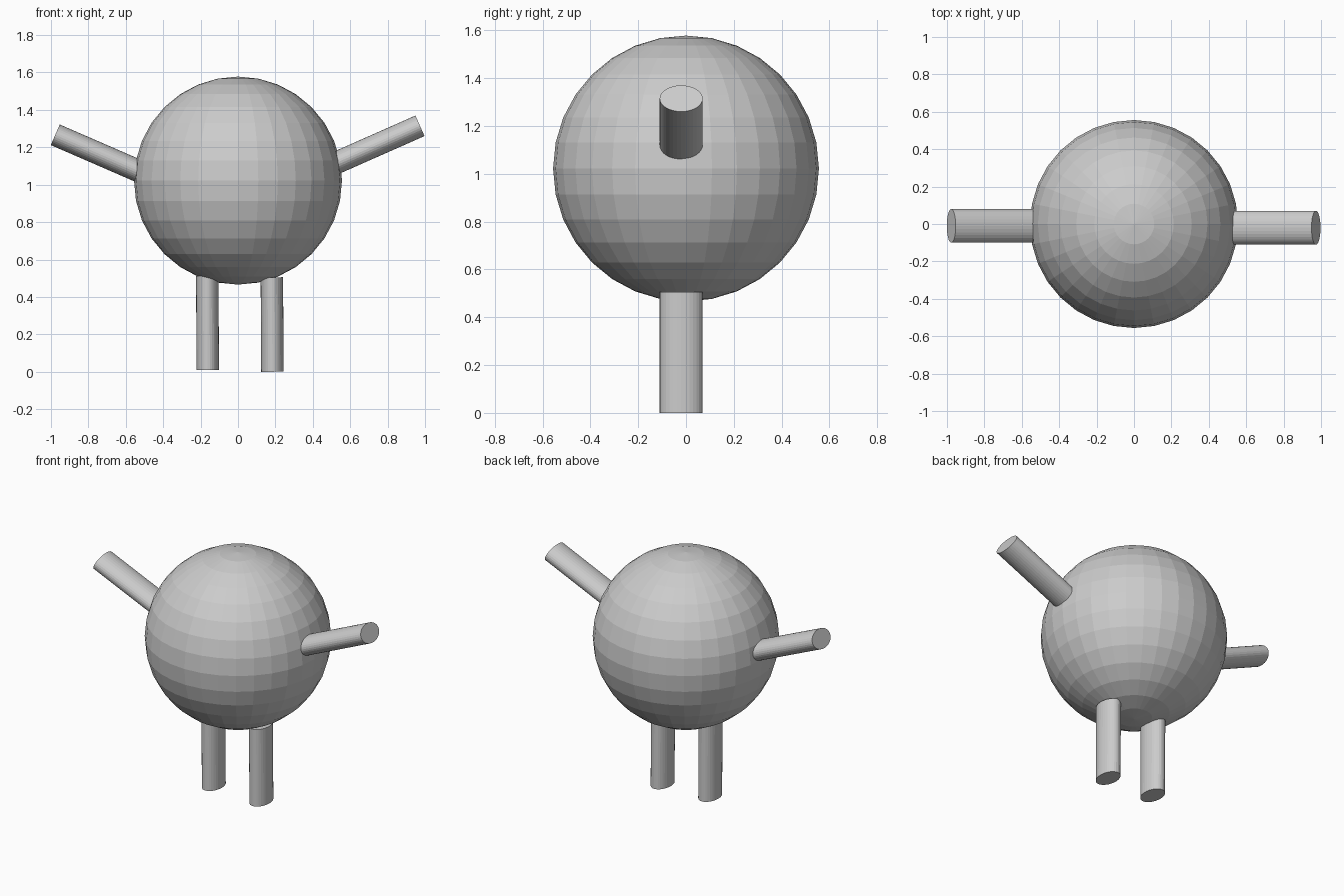
import bpy
import math
from mathutils import Matrix, Vector

if "Cube" in bpy.data.objects:
    bpy.data.objects.remove(bpy.data.objects["Cube"])

grey = bpy.data.materials.new("plain_grey")
grey.diffuse_color = (0.6, 0.6, 0.6, 1)
grey.use_nodes = True
grey.node_tree.nodes["Principled BSDF"].inputs["Base Color"].default_value = grey.diffuse_color

HALF_THICK, HALF_DEPTH = 0.06, 0.09


def finish(obj, name):
    obj.name = name
    obj.data.materials.append(grey)
    return obj


def limb(name, start, end):
    """Oval rod between two points, wider along y."""
    start, end = Vector(start), Vector(end)
    axis = end - start
    bpy.ops.mesh.primitive_cylinder_add(vertices=32, radius=1, depth=axis.length)
    obj = finish(bpy.context.object, name)
    obj.data.transform(Matrix.Diagonal((HALF_THICK, HALF_DEPTH, 1, 1)))
    # Tilt within the x-z plane
    obj.rotation_euler = (0, math.atan2(axis.x, axis.z), 0)
    obj.location = (start + end) / 2


# Round faceted body
bpy.ops.mesh.primitive_uv_sphere_add(segments=32, ring_count=16, radius=0.556,
                                     location=(0, 0, 1.022))
finish(bpy.context.object, "body")

# Raised arms
limb("right_arm", (0.514, -0.02, 1.112), (0.973, -0.02, 1.315))
limb("left_arm", (-0.519, -0.01, 1.068), (-0.977, -0.01, 1.267))

# Legs
limb("right_leg", (0.181, -0.02, 0.505), (0.184, -0.02, 0.0))
limb("left_leg", (-0.164, -0.02, 0.513), (-0.162, -0.02, 0.01))
